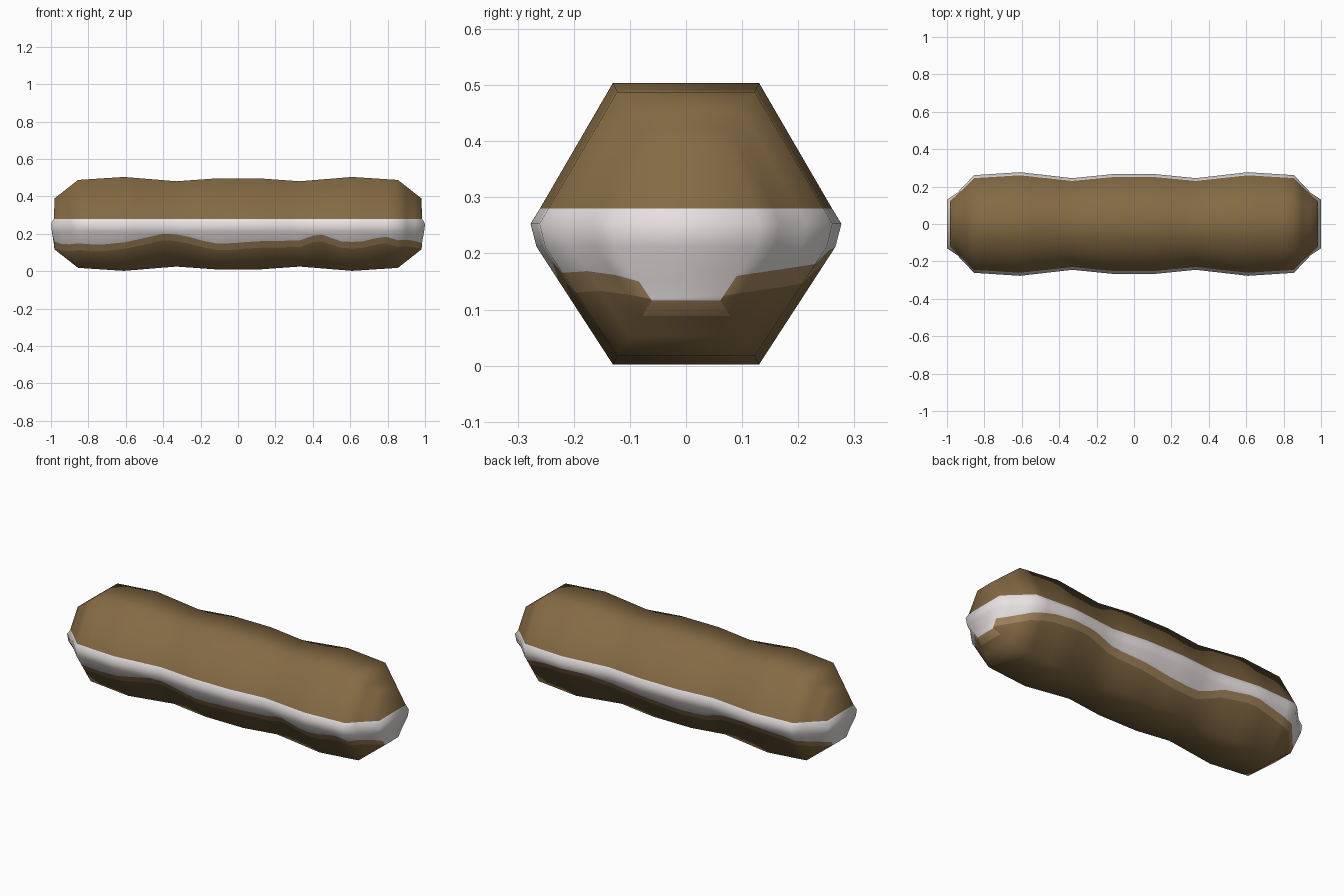
import bpy, bmesh

if "Cube" in bpy.data.objects:
    bpy.data.objects.remove(bpy.data.objects["Cube"])

def material(name, rgb):
    m = bpy.data.materials.new(name)
    m.diffuse_color = (*rgb, 1)
    m.use_nodes = True
    m.node_tree.nodes["Principled BSDF"].inputs["Base Color"].default_value = m.diffuse_color
    return m

def lerp(table, x):
    # piecewise linear lookup in a list of (x, value)
    if x <= table[0][0]:
        return table[0][1]
    for (a, p), (b, q) in zip(table, table[1:]):
        if x <= b:
            return p + (q - p) * (x - a) / (b - a)
    return table[-1][1]

# half width and half height along the roll, mirrored in x
WIDTH = [(0, .266), (.12, .266), (.33, .245), (.61, .277), (.855, .261), (.98, .13)]
HEIGHT = [(0, .243), (.12, .243), (.33, .228), (.61, .251), (.855, .235), (.98, .137)]
# lower edge of the cream, front and back
FRONT = [(-.98, .16), (-.93, .14), (-.85, .15), (-.75, .14), (-.6, .155), (-.4, .2), (-.3, .195),
         (-.2, .165), (-.1, .145), (.1, .16), (.35, .165), (.4, .19), (.45, .195), (.55, .16),
         (.65, .155), (.75, .18), (.8, .185), (.85, .165), (.92, .17), (.98, .15)]
BACK = [(-.98, .14), (-.8, .18), (-.57, .21), (-.4, .195), (-.25, .145), (-.1, .145), (.1, .165),
        (.3, .18), (.5, .215), (.75, .205), (.86, .18), (.98, .16)]
MID, BELT = .253, .28

def half_section(x, side):
    # points from top to bottom on one side
    w, h = lerp(WIDTH, abs(x)), lerp(HEIGHT, abs(x))
    inner, low_y, low_z = w * .47, w * .962, .212
    bottom = MID - h
    def slant(z):
        z = min(max(z, bottom + .004), low_z - .002)
        t = (z - bottom) / (low_z - bottom)
        return inner + (low_y - inner) * t, z
    drip = lerp(FRONT if side < 0 else BACK, x)
    pts = [(inner, MID + h), (w * .94, BELT), (w, MID), (low_y, low_z),
           slant(drip), slant(drip - .035), (inner, bottom)]
    end = abs(x) > .97
    bulge = [0, .005, .02, .015, .004, .002, 0] if end else [0] * 7
    sx = 1 if x > 0 else -1
    return [(x + sx * b, side * y, z) for b, (y, z) in zip(bulge, pts)]

BROWN, CREAM, GLAZE = 0, 1, 2
BANDS = [BROWN, CREAM, CREAM, CREAM, GLAZE, BROWN]

xs = sorted({round(s * v, 3) for s in (-1, 1) for v in
             (0, .06, .12, .19, .26, .33, .4, .45, .5, .55, .61, .67, .73, .79, .855, .9, .945, .98)})
bm = bmesh.new()
rings = [{s: [bm.verts.new(p) for p in half_section(x, s)] for s in (-1, 1)} for x in xs]

def face(verts, mat):
    f = bm.faces.new(verts)
    f.material_index = mat
    f.smooth = True

# sides, top and underside
for i, (a, b) in enumerate(zip(rings, rings[1:])):
    for s in (-1, 1):
        for k, mat in enumerate(BANDS):
            face((a[s][k], b[s][k], b[s][k + 1], a[s][k + 1]), mat)
    face((a[-1][0], b[-1][0], b[1][0], a[1][0]), BROWN)
    tip = i == 0 or i == len(rings) - 2
    face((a[-1][6], a[1][6], b[1][6], b[-1][6]), GLAZE if tip else BROWN)
# end caps
for r in (rings[0], rings[-1]):
    for k in range(6):
        face((r[-1][k], r[1][k], r[1][k + 1], r[-1][k + 1]), BROWN if k == 0 else CREAM)

bmesh.ops.recalc_face_normals(bm, faces=bm.faces)
me = bpy.data.meshes.new("filled_roll")
bm.to_mesh(me)
bm.free()
me.materials.append(material("baked brown", (.23, .145, .058)))
me.materials.append(material("cream white", (.83, .79, .78)))
me.materials.append(material("light brown", (.376, .242, .114)))
roll = bpy.data.objects.new("filled_roll", me)
bpy.context.collection.objects.link(roll)
